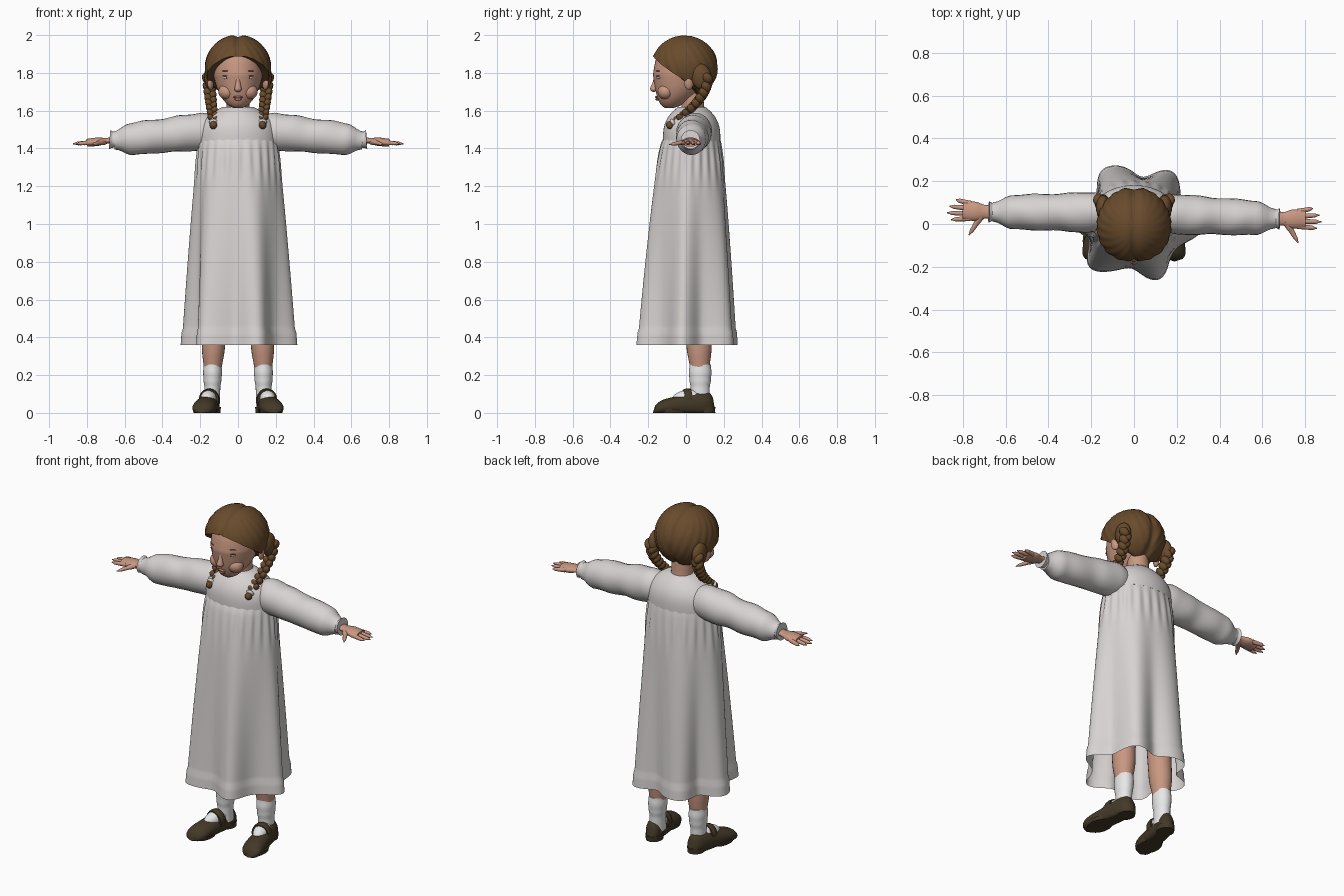
import bpy, bmesh
from math import acos, cos, exp, pi, sin, tau
from mathutils import Euler, Matrix, Vector

cube = bpy.data.objects.get("Cube")
if cube:
    bpy.data.objects.remove(cube)


def material(name, *rgb):
    mat = bpy.data.materials.new(name)
    mat.use_nodes = True
    mat.diffuse_color = (*rgb, 1)
    mat.node_tree.nodes["Principled BSDF"].inputs["Base Color"].default_value = (*rgb, 1)
    return mat


COTTON = material("dress cotton", .68, .65, .64)
SOCK = material("sock white", .8, .8, .8)
SKIN = material("skin", .58, .31, .22)
HAIR = material("brown hair", .14, .07, .025)
LEATHER = material("dark leather", .055, .04, .02)
LIPS = material("lips", .45, .2, .15)
EYE = material("eye white", .55, .45, .4)
IRIS = material("iris", .07, .05, .03)


def finish(bm, name, mat):
    bmesh.ops.recalc_face_normals(bm, faces=bm.faces)
    for face in bm.faces:
        face.smooth = True
    for edge in bm.edges:
        edge.smooth = len(edge.link_faces) == 2 and edge.calc_face_angle() < 1
    mesh = bpy.data.meshes.new(name)
    bm.to_mesh(mesh)
    bm.free()
    mesh.materials.append(mat)
    obj = bpy.data.objects.new(name, mesh)
    bpy.context.collection.objects.link(obj)
    return obj


def sweep(name, mat, rule, rows=20, count=24, side=1, closed=True):
    """Skin the surface rule(d, t): d runs along the part, t goes around it."""
    bm = bmesh.new()
    rings = []
    for row in range(rows + 1):
        ring = []
        for step in range(count):
            x, y, z = rule(row / rows, tau * step / count)
            ring.append(bm.verts.new((side * x, y, z)))
        rings.append(ring)
    for low, high in zip(rings, rings[1:]):
        for i in range(count):
            bm.faces.new((low[i - 1], low[i], high[i], high[i - 1]))
    if closed:
        bm.faces.new(rings[0])
        bm.faces.new(rings[-1])
    return finish(bm, name, mat)


def limb(name, mat, start, end, radii, flat=1, side=1, wrinkle=0):
    """Tapered round part with evenly spaced radii, eased between."""
    start, end = Vector(start), Vector(end)
    along = (end - start).normalized()
    across = along.cross(Vector((0, 0, 1) if abs(along.z) < .8 else (0, 1, 0))).normalized()
    upward = across.cross(along)

    def rule(d, t):
        place = d * (len(radii) - 1)
        i = min(int(place), len(radii) - 2)
        ease = (1 - cos(pi * (place - i))) / 2
        r = radii[i] + (radii[i + 1] - radii[i]) * ease
        r *= 1 + wrinkle * sin(d * 20 + 2 * cos(t)) * cos(t - 1)
        return start.lerp(end, d) + across * r * cos(t) + upward * r * flat * sin(t)

    return sweep(name, mat, rule, 4 * len(radii), 24, side)


def ball(name, mat, place, size, turn=(0, 0, 0), side=1):
    bm = bmesh.new()
    matrix = Matrix.LocRotScale(Vector(place), Euler(turn), Vector(size))
    bmesh.ops.create_uvsphere(bm, u_segments=16, v_segments=10, radius=1,
                              matrix=Matrix.Diagonal((side, 1, 1, 1)) @ matrix)
    return finish(bm, name, mat)


# Skirt: six broad folds that deepen downward, fine gathers on top, hem band
def skirt(d, t):
    wave = .14 * d
    fold = (1 + wave * cos(6 * t + .8) + .02 * d * cos(11 * t + 1)) / (1 + wave)
    fold += .02 * exp(-(d * 10 - 1) ** 2) * cos(24 * t)
    if d > .92:
        fold += .02
    width = .205 + .1 * d ** .8
    depth = .15 + .13 * d ** .7
    return width * fold * cos(t), .03 - .02 * d ** .5 + depth * fold * sin(t), 1.45 - 1.09 * d


def yoke(d, t):
    slope = d ** 3
    return (.21 - .13 * slope) * cos(t), .03 + (.152 - .08 * slope) * sin(t), 1.44 + .18 * d


sweep("skirt", COTTON, skirt, 50, 168, closed=False)
sweep("yoke", COTTON, yoke, count=48)


# Head: full at the brow, narrowing and moving forward to the chin
def head(d, t):
    d = .01 + .98 * d
    round_off = (1 - abs(2 * d - 1) ** 3) ** .5
    jaw = min(1, 2 * d)
    width = .13 * round_off * (.7 + .3 * jaw)
    depth = .155 * round_off * (.6 + .4 * jaw)
    return width * cos(t), -.01 - .08 * (1 - d) ** 3 + depth * sin(t), 1.61 + .36 * d


sweep("head", SKIN, head, 30, 40)
limb("neck", SKIN, (0, .04, 1.56), (0, .03, 1.7), (.07, .06, .06))
limb("nose_bridge", SKIN, (0, -.155, 1.79), (0, -.172, 1.715), (.01, .012, .018))
ball("nose_tip", SKIN, (0, -.17, 1.715), (.02, .02, .016))
ball("upper_lip", LIPS, (0, -.156, 1.672), (.026, .008, .006))
ball("lower_lip", LIPS, (0, -.153, 1.66), (.02, .01, .007))

# Hair cap: from a sloping hairline to the crown, with strands and a parting
CROWN = 1.83


def hair(d, t):
    hairline = 1.78 + .11 * cos(t) - .02 * sin(t) ** 2
    tuck = d == 0
    polar = acos((hairline - CROWN) / .17) * min(1, 1.05 * (1 - d) + .01)
    strand = .87 if tuck else 1 + .013 * sin(22 * abs(t - pi) + 9 * polar) * sin(polar)
    x = .174 * strand * sin(polar) * sin(t)
    parting = 1 if tuck else 1 - .07 * exp(-(x * 50) ** 2)
    y = -.18 * strand * parting * sin(polar) * cos(t)
    return x, y - .008, CROWN + .172 * parting * cos(polar)


sweep("hair_cap", HAIR, hair, 20, 112)


# Shoe: low vamp, rounded ends and flat bottom, turned out toward the toe
def shoe(d, t):
    round_off = (1 - abs(2 * d - 1) ** 6) ** .5 + .02
    width = (.045 + .02 * d) * round_off
    height = (.13 - .07 * d) * round_off
    return (.135 + .055 * d + width * cos(t), .155 - .33 * d,
            max(0, height * (.4 + .6 * sin(t))))


for side, tag in ((1, "left_"), (-1, "right_")):
    # Face details
    turn = (0, 0, .35)
    ball(tag + "eye", EYE, (.06, -.146, 1.775), (.022, .008, .009), turn, side)
    ball(tag + "iris", IRIS, (.058, -.152, 1.775), (.008, .004, .008), turn, side)
    ball(tag + "eyelid", IRIS, (.06, -.15, 1.784), (.024, .007, .003), turn, side)
    ball(tag + "eyebrow", HAIR, (.06, -.15, 1.81), (.026, .006, .003), turn, side)
    ball(tag + "cheek", SKIN, (.06, -.11, 1.7), (.045, .04, .04), turn, side)
    ball(tag + "ear", SKIN, (.145, .015, 1.75), (.016, .027, .04), turn, side)

    # Braid: overlapping knots curving from behind the ear onto the shoulder
    ball(tag + "side_hair", HAIR, (.145, .08, 1.78), (.034, .055, .07), (.2, 0, 0), side)
    knots = 16
    for i in range(knots):
        k = i / knots
        swing = 1 - 2 * (i % 2)
        r = .033 - .012 * k
        ball(f"{tag}braid_{i}", HAIR,
             (.155 - .025 * k + .011 * swing, .115 - .18 * k ** 1.5, 1.77 - .23 * k ** .8),
             (.7 * r, .8 * r, r), (.5, .5 * swing, 0), side)
    ball(tag + "braid_tie", COTTON, (.13, -.07, 1.538), (.023, .012, .022), (.6, 0, 0), side)
    ball(tag + "braid_tuft", HAIR, (.13, -.085, 1.523), (.02, .02, .022), (.6, 0, 0), side)

    # Arm: puffed sleeve gathered into a cuff, open hand
    arm = [
        limb(tag + "sleeve", COTTON, (.1, .052, 1.5), (.66, .04, 1.44),
             (.07, .094, .092, .085, .085, .08, .045), 1.05, side, .03),
        limb(tag + "cuff", COTTON, (.65, .04, 1.445), (.68, .04, 1.447), (.04, .043, .05), 1, side),
        limb(tag + "palm", SKIN, (.64, .04, 1.446), (.8, .042, 1.43),
             (.035, .031, .045, .042), .5, side),
        limb(tag + "thumb", SKIN, (.71, .03, 1.437), (.77, -.07, 1.42),
             (.02, .016, .012, .01, .003), .9, side)]
    for i, (finger, length) in enumerate(
            (("index", .09), ("middle", .11), ("ring", .1), ("little", .07))):
        y = .008 + .023 * i
        arm.append(limb(f"{tag}{finger}_finger", SKIN, (.765, y, 1.432),
                        (.765 + length, y + .008 * (i - 1), 1.425),
                        (.013, .012, .011, .01, .003), 1, side))
    for part in arm:
        part.rotation_euler.z = -.024

    # Leg, sock and strapped shoe
    limb(tag + "leg", SKIN, (.135, .075, .2), (.115, .05, .85),
         (.045, .062, .064, .07, .08), 1.08, side)
    limb(tag + "sock", SOCK, (.137, .075, .05), (.134, .075, .255),
         (.043, .042, .042, .047, .05, .047), 1.2, side)
    ball(tag + "sock_foot", SOCK, (.153, .01, .08), (.043, .085, .042), (.1, 0, .2), side)
    sweep(tag + "shoe", LEATHER, shoe, 28, 28, side)
    limb(tag + "heel", LEATHER, (.139, .1, 0), (.139, .1, .03), (.046, .048), 1.15, side)
    limb(tag + "sole", LEATHER, (.176, -.08, 0), (.176, -.08, .02), (.06, .064), 1.4, side)
    limb(tag + "strap", LEATHER, (.15, .03, .07), (.155, -.01, .066), (.053, .056, .053), 1.1, side)
